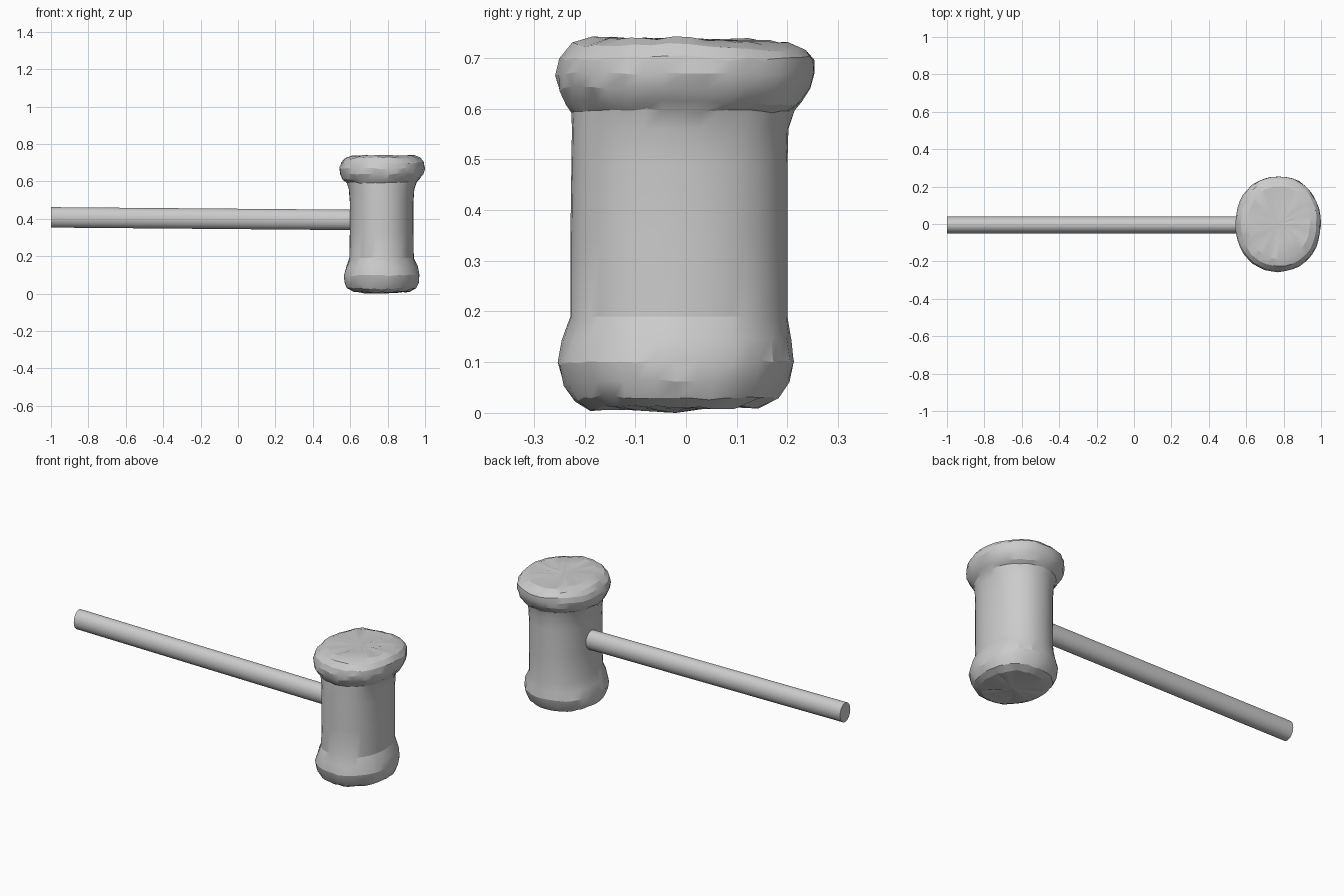
import bpy, bmesh, random
from math import sin, cos, pi, copysign, radians
from mathutils import Vector, Matrix, noise

if "Cube" in bpy.data.objects:
    bpy.data.objects.remove(bpy.data.objects["Cube"])

random.seed(4)
SIDES = 40


def finish(bm, name, angle):
    bmesh.ops.recalc_face_normals(bm, faces=bm.faces)
    mesh = bpy.data.meshes.new(name)
    bm.to_mesh(mesh)
    bm.free()
    obj = bpy.data.objects.new(name, mesh)
    bpy.context.collection.objects.link(obj)
    bpy.ops.object.select_all(action='DESELECT')
    obj.select_set(True)
    bpy.context.view_layer.objects.active = obj
    bpy.ops.object.shade_smooth_by_angle(angle=radians(angle))
    return obj


def power(v, e):
    return copysign(abs(v) ** e, v)


# Head profile: z, x min, x max, y min, y max
rings = [
    (0.010, 0.670, 0.860, -0.12, 0.07),
    (0.011, 0.615, 0.920, -0.19, 0.14),
    (0.028, 0.580, 0.952, -0.222, 0.180),
    (0.060, 0.567, 0.966, -0.241, 0.202),
    (0.100, 0.566, 0.970, -0.253, 0.213),
    (0.145, 0.577, 0.960, -0.243, 0.206),
    (0.190, 0.595, 0.940, -0.228, 0.200),
    (0.340, 0.598, 0.938, -0.228, 0.200),
    (0.490, 0.598, 0.938, -0.226, 0.200),
    (0.560, 0.592, 0.943, -0.225, 0.202),
    (0.595, 0.582, 0.955, -0.223, 0.211),
    (0.612, 0.562, 0.972, -0.237, 0.228),
    (0.640, 0.547, 0.990, -0.252, 0.247),
    (0.670, 0.544, 0.998, -0.256, 0.254),
    (0.700, 0.552, 0.994, -0.248, 0.253),
    (0.725, 0.574, 0.976, -0.225, 0.240),
    (0.738, 0.610, 0.940, -0.185, 0.200),
    (0.736, 0.680, 0.870, -0.100, 0.110),
]

# Hammer head: lofted oval rings, roughened at both battered ends
bm = bmesh.new()
loops = []
for z, x0, x1, y0, y1 in rings:
    cx, cy, rx, ry = (x0 + x1) / 2, (y0 + y1) / 2, (x1 - x0) / 2, (y1 - y0) / 2
    rough = 0.0 if 0.18 < z < 0.58 else 1.0
    loop = []
    for i in range(SIDES):
        a = 2 * pi * i / SIDES
        p = Vector((cx + rx * power(cos(a), 0.93), cy + ry * power(sin(a), 0.93), z))
        if rough:
            n = noise.noise(p * 9)
            p.z += 0.008 * n + random.uniform(-0.003, 0.003)
            p.x += random.uniform(-0.003, 0.003)
            p.y += random.uniform(-0.003, 0.003)
        if z > 0.7:
            p.z -= 0.035 * max(0, p.y)
        p.z = max(p.z, 0.0)
        loop.append(bm.verts.new(p))
    loops.append(loop)
for lo, hi in zip(loops, loops[1:]):
    for i in range(SIDES):
        j = (i + 1) % SIDES
        bm.faces.new((lo[i], lo[j], hi[j], hi[i]))
for loop, centre in ((loops[0], (0.77, -0.02, 0.0)), (loops[-1], (0.775, 0, 0.733))):
    tip = bm.verts.new(centre)
    for i in range(SIDES):
        bm.faces.new((loop[i], loop[(i + 1) % SIDES], tip))
finish(bm, "hammer_head", 20)

# Handle: straight rod, dropping slightly towards the head
bm = bmesh.new()
bmesh.ops.create_cone(bm, cap_ends=True, segments=32, radius1=1, radius2=1, depth=1,
                      matrix=Matrix.Rotation(pi / 2, 4, 'Y'))
for v in bm.verts:
    t = v.co.x + 0.5
    v.co = Vector((-1 + 1.65 * t, -0.005 + 0.046 * v.co.y,
                   0.408 - 0.014 * t + 0.0545 * v.co.z))
finish(bm, "handle", 30)
